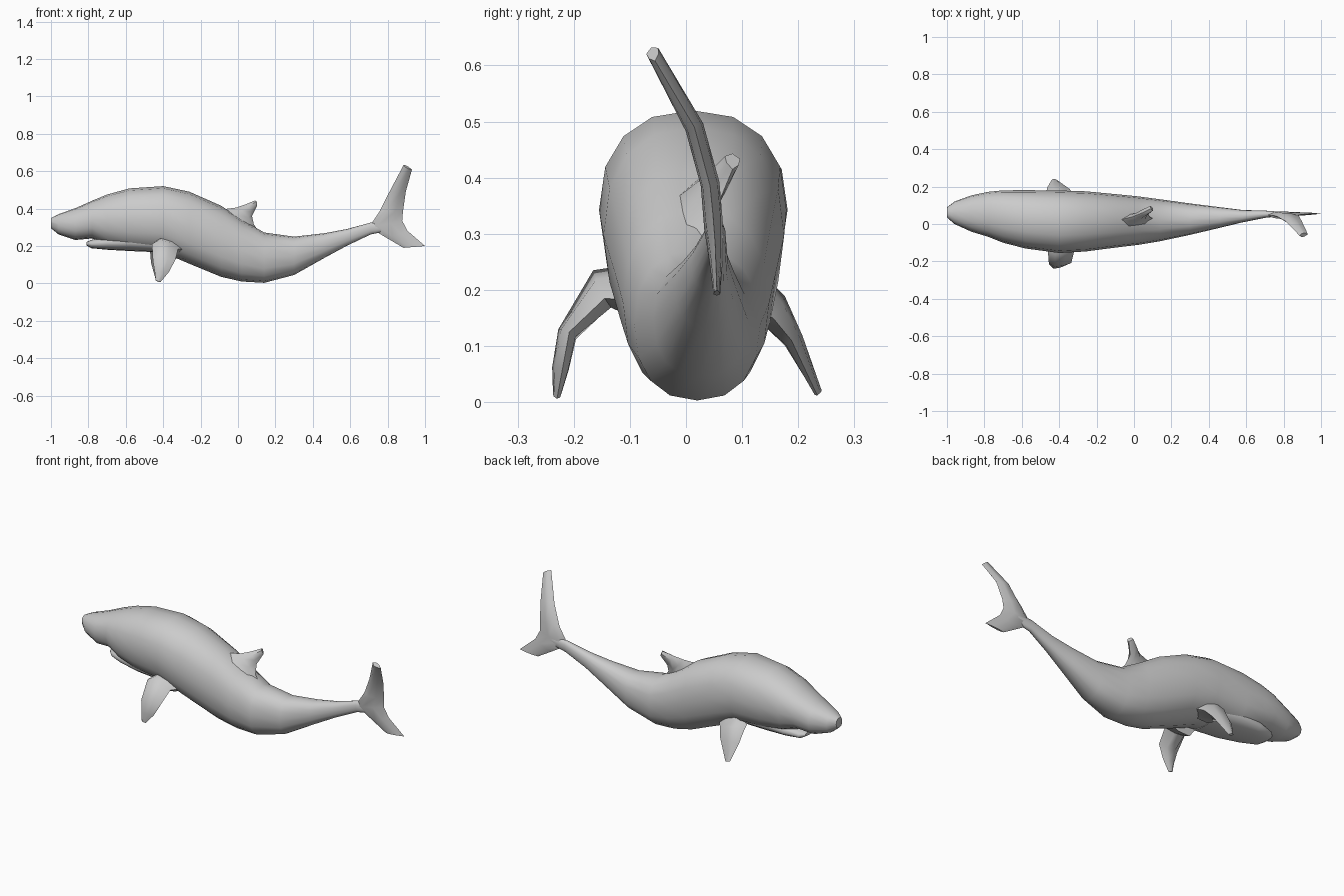
import bpy, bmesh, math
from mathutils import Vector


def loft(name, rings):
    """Skin a list of equal-length point rings and cap both ends."""
    bm = bmesh.new()
    loops = [[bm.verts.new(p) for p in ring] for ring in rings]
    n = len(loops[0])
    for a, b in zip(loops, loops[1:]):
        for i in range(n):
            j = (i + 1) % n
            bm.faces.new((a[i], a[j], b[j], b[i]))
    bm.faces.new(loops[0])
    bm.faces.new(loops[-1])
    bmesh.ops.recalc_face_normals(bm, faces=bm.faces)
    mesh = bpy.data.meshes.new(name)
    bm.to_mesh(mesh)
    bm.free()
    ob = bpy.data.objects.new(name, mesh)
    bpy.context.collection.objects.link(ob)
    bpy.ops.object.select_all(action='DESELECT')
    ob.select_set(True)
    bpy.context.view_layer.objects.active = ob
    bpy.ops.object.shade_smooth_by_angle(angle=math.radians(50))
    return ob


def oval(x, yc, hw, top, bottom, sides=16, power=2.3):
    """Slightly boxy oval cross-section standing across the body."""
    zc, hh = (top + bottom) / 2, (top - bottom) / 2
    pts = []
    for i in range(sides):
        a = 2 * math.pi * i / sides
        c, s = math.cos(a), math.sin(a)
        pts.append((x,
                    yc + hw * math.copysign(abs(c) ** (2 / power), c),
                    zc + hh * math.copysign(abs(s) ** (2 / power), s)))
    return pts


def fin(name, stations):
    """Loft a fin from (leading point, trailing point, half thickness)."""
    mids = [(Vector(a) + Vector(b)) / 2 for a, b, t in stations]
    rings = []
    for i, (a, b, t) in enumerate(stations):
        a, b = Vector(a), Vector(b)
        span = mids[min(i + 1, len(mids) - 1)] - mids[max(i - 1, 0)]
        nrm = (b - a).cross(span).normalized() * t
        p, q = a.lerp(b, 0.25), a.lerp(b, 0.65)
        rings.append([a, p + nrm, q + nrm * 0.8, b, q - nrm * 0.8, p - nrm])
    return loft(name, rings)


# Body: x, centre y, half width, top z, bottom z
loft("body", [oval(*s) for s in (
    (-1.00, .062, .027, .350, .295),
    (-.96, .060, .060, .370, .262),
    (-.87, .056, .097, .402, .232),
    (-.78, .052, .120, .442, .240),
    (-.70, .040, .140, .475, .205),
    (-.58, .025, .156, .508, .178),
    (-.40, .012, .167, .520, .165),
    (-.26, .014, .161, .490, .105),
    (-.09, .017, .142, .415, .035),
    (.02, .018, .130, .342, .010),
    (.14, .020, .112, .272, .003),
    (.30, .026, .084, .250, .045),
    (.46, .035, .055, .268, .135),
    (.58, .042, .033, .290, .200),
    (.71, .053, .018, .325, .262),
    (.80, .052, .012, .330, .280))])

# Lower jaw, set back under the snout
loft("lower_jaw", [oval(*s) for s in (
    (-.81, .055, .040, .222, .203),
    (-.785, .054, .065, .232, .188),
    (-.70, .042, .095, .255, .180),
    (-.58, .025, .115, .280, .173),
    (-.44, .014, .110, .270, .167))])

# Dorsal fin, leaning sideways
fin("dorsal_fin", (
    ((-.09, .018, .395), (.13, .022, .250), .032),
    ((-.01, .038, .405), (.085, .035, .315), .022),
    ((.04, .058, .422), (.075, .060, .360), .019),
    ((.090, .083, .443), (.102, .083, .415), .015)))

# Pectoral fins, one more bent than the other
fin("pectoral_fin_right", (
    ((-.46, -.07, .20), (-.27, -.07, .18), .055),
    ((-.46, -.15, .21), (-.32, -.145, .185), .036),
    ((-.455, -.213, .12), (-.335, -.208, .125), .018),
    ((-.445, -.225, .06), (-.37, -.220, .06), .015),
    ((-.440, -.230, .015), (-.415, -.230, .006), .007)))
fin("pectoral_fin_left", (
    ((-.46, .09, .21), (-.27, .09, .18), .055),
    ((-.47, .155, .17), (-.32, .155, .15), .032),
    ((-.465, .193, .11), (-.345, .188, .11), .018),
    ((-.440, .236, .02), (-.410, .234, .012), .007)))

# Upright tail fin, upper lobe bending aside
fin("tail_fin", (
    ((.885, .055, .190), (1.00, .055, .200), .006),
    ((.80, .054, .240), (.905, .052, .282), .012),
    ((.70, .050, .300), (.878, .048, .335), .017),
    ((.76, .043, .390), (.882, .043, .385), .017),
    ((.81, .015, .490), (.897, .015, .490), .017),
    ((.885, -.062, .632), (.930, -.055, .608), .012)))
